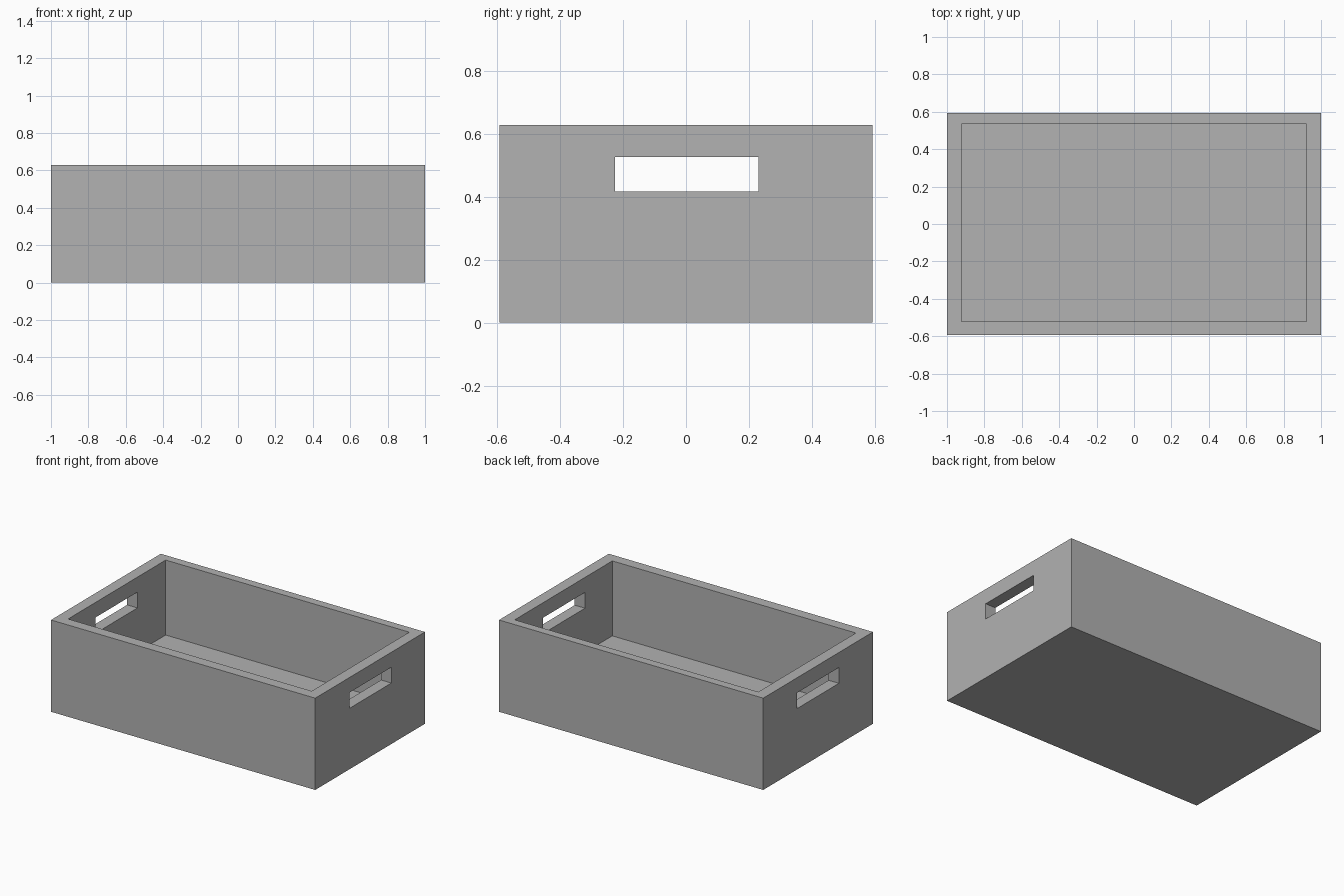
import bpy
from mathutils import Vector

default = bpy.data.objects.get("Cube")
if default:
    bpy.data.objects.remove(default, do_unlink=True)

grey = bpy.data.materials.new("plain_grey")
grey.use_nodes = True
colour = (0.445, 0.445, 0.445, 1)
grey.diffuse_color = colour
grey.node_tree.nodes["Principled BSDF"].inputs["Base Color"].default_value = colour


def box(name, low, high):
    """Axis-aligned box between two opposite corners."""
    low, high = Vector(low), Vector(high)
    bpy.ops.mesh.primitive_cube_add(size=1, location=(low + high) / 2)
    obj = bpy.context.object
    obj.name = obj.data.name = name
    obj.scale = high - low
    bpy.ops.object.transform_apply(location=False, rotation=False, scale=True)
    obj.data.materials.append(grey)
    return obj


def cut(target, cutter):
    """Subtract the cutter from the target, then discard it."""
    cutter.hide_render = True
    mod = target.modifiers.new("cut", "BOOLEAN")
    mod.operation = "DIFFERENCE"
    mod.solver = "EXACT"
    mod.object = cutter
    bpy.context.view_layer.objects.active = target
    bpy.ops.object.modifier_apply(modifier=mod.name)
    bpy.data.objects.remove(cutter, do_unlink=True)


# Solid crate body
crate = box("crate", (-1, -0.593, 0), (1, 0.593, 0.628))

# Open interior above a thick floor
cut(crate, box("interior_cutter", (-0.922, -0.52, 0.115), (0.922, 0.535, 0.8)))

# Hand slots through both end walls
cut(crate, box("handle_cutter", (-1.2, -0.225, 0.417), (1.2, 0.23, 0.525)))
